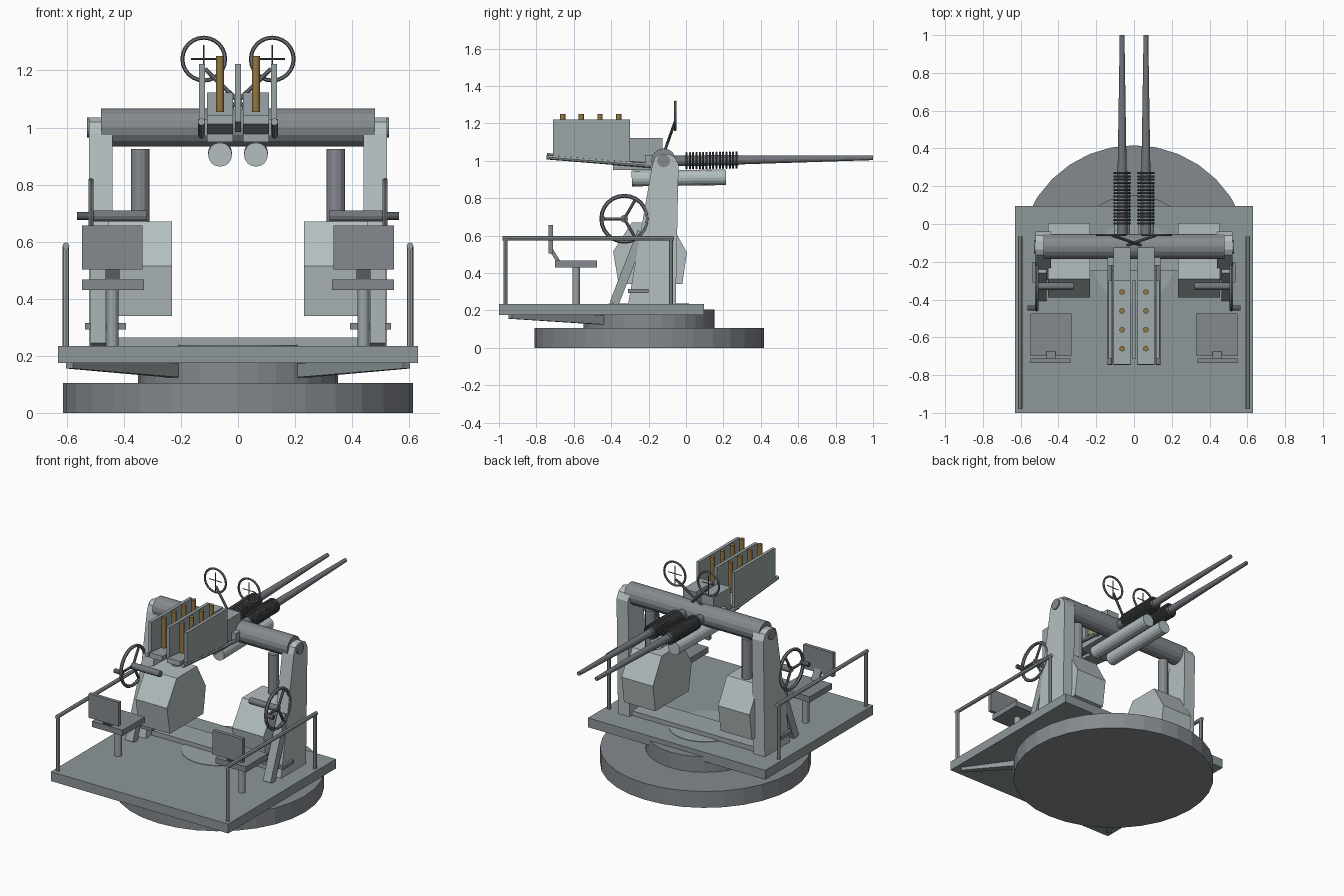
import bpy, bmesh, math
from mathutils import Vector

if "Cube" in bpy.data.objects:
    bpy.data.objects.remove(bpy.data.objects["Cube"])


def paint(name, rgb):
    m = bpy.data.materials.new(name)
    m.diffuse_color = (*rgb, 1)
    m.use_nodes = True
    m.node_tree.nodes["Principled BSDF"].inputs["Base Color"].default_value = m.diffuse_color
    return m


light = paint("light_paint", (0.46, 0.52, 0.53))
mid = paint("mid_paint", (0.33, 0.375, 0.385))
deck_grey = paint("deck_paint", (0.27, 0.31, 0.32))
dark = paint("dark_paint", (0.235, 0.255, 0.275))
steel = paint("gun_steel", (0.17, 0.185, 0.20))
black = paint("dark_steel", (0.09, 0.10, 0.11))
brass = paint("brass", (0.29, 0.185, 0.06))


def finish(name, bm, mat):
    bmesh.ops.recalc_face_normals(bm, faces=bm.faces)
    me = bpy.data.meshes.new(name)
    bm.to_mesh(me)
    bm.free()
    me.materials.append(mat)
    ob = bpy.data.objects.new(name, me)
    bpy.context.collection.objects.link(ob)
    return ob


def box(name, mat, x, y, z):
    bm = bmesh.new()
    bmesh.ops.create_cube(bm, size=1)
    for v in bm.verts:
        v.co = [(r[0] + r[1]) / 2 + c * (r[1] - r[0]) for r, c in zip((x, y, z), v.co)]
    return finish(name, bm, mat)


def place(ob, a, b):
    a, b = Vector(a), Vector(b)
    ob.location = (a + b) / 2
    ob.rotation_euler = (b - a).to_track_quat('Z', 'Y').to_euler()
    return ob


def rod(name, mat, a, b, r1, r2=None, n=12):
    bm = bmesh.new()
    bmesh.ops.create_cone(bm, cap_ends=True, segments=n, radius1=r1, radius2=r1 if r2 is None else r2,
                          depth=(Vector(b) - Vector(a)).length)
    return place(finish(name, bm, mat), a, b)


def beam(name, mat, a, b, w, h, taper=1.0):
    bm = bmesh.new()
    bmesh.ops.create_cube(bm, size=1)
    d = (Vector(b) - Vector(a)).length
    for v in bm.verts:
        k = taper if v.co.z < 0 else 1
        v.co = (v.co.x * w * k, v.co.y * h * k, v.co.z * d)
    return place(finish(name, bm, mat), a, b)


def extrude_yz(name, mat, pts, x0, x1):
    bm = bmesh.new()
    f = bm.faces.new([bm.verts.new((x0, y, z)) for y, z in pts])
    out = bmesh.ops.extrude_face_region(bm, geom=[f])['geom']
    bmesh.ops.translate(bm, vec=(x1 - x0, 0, 0), verts=[g for g in out if isinstance(g, bmesh.types.BMVert)])
    return finish(name, bm, mat)


def ring(name, mat, c, R, r, rot, n=24, m=6):
    bpy.ops.mesh.primitive_torus_add(major_radius=R, minor_radius=r, major_segments=n,
                                     minor_segments=m, location=c, rotation=rot)
    ob = bpy.context.object
    ob.name = name
    ob.data.materials.append(mat)
    return ob


# Turntable and deck
rod("base_disc", dark, (0, -.197, 0), (0, -.197, .105), .614, n=32)
rod("turntable_ring", dark, (0, -.197, .1), (0, -.197, .205), .35, n=32)
box("deck", deck_grey, (-.63, .63), (-1, .095), (.175, .235))
rod("deck_hub", mid, (0, -.2, .22), (0, -.2, .238), .215, n=32)
box("deck_cross_beam", mid, (-.45, .45), (-.25, -.08), (.23, .265))

# Elevating cross tube
rod("cross_tube", dark, (-.48, -.12, 1), (.48, -.12, 1), .066, n=16)

column = [(-.31, .23), (-.055, .23), (-.04, .98), (-.06, 1.02), (-.09, 1.035),
          (-.135, 1.035), (-.165, 1.02), (-.18, .98)]
weight = [(-.36, .34), (-.02, .34), (.005, .51), (-.085, .67), (-.29, .67), (-.39, .515)]

for s in (-1, 1):
    # Side column, trunnion and balance weight
    extrude_yz("side_column", light, column, s * .44, s * .522)
    rod("trunnion", dark, (s * .43, -.12, 1), (s * .53, -.12, 1), .035, n=16)
    extrude_yz("balance_weight", light, weight, s * .232, s * .455)
    rod("balance_post", dark, (s * .343, -.13, .64), (s * .343, -.13, .925), .032)
    beam("column_brace", mid, (s * .49, -.385, .235), (s * .49, -.235, .62), .055, .05)
    box("foot_rest", dark, sorted((s * .393, s * .537)), (-.31, -.2), (.293, .315))

    # Handwheel
    rod("wheel_shaft", steel, (s * .32, -.33, .69), (s * .52, -.33, .69), .02)
    ring("handwheel_rim", steel, (s * .515, -.33, .69), .123, .0105, (0, math.pi / 2, 0))
    for k in range(3):
        t = math.pi + k * math.tau / 3
        rod("handwheel_spoke", steel, (s * .515, -.33, .69),
            (s * .515, -.33 + .122 * math.cos(t), .69 + .122 * math.sin(t)), .008, n=8)
    rod("wheel_handle", black, (s * .505, -.445, .69), (s * .565, -.445, .69), .014)

    # Seat
    box("seat_pan", dark, sorted((s * .33, s * .547)), (-.7, -.475), (.43, .467))
    box("seat_back", dark, sorted((s * .335, s * .547)), (-.735, -.712), (.503, .657))
    beam("seat_back_bracket", dark, (s * .44, -.675, .45), (s * .44, -.725, .53), .05, .02)
    rod("seat_post", mid, (s * .44, -.587, .23), (s * .44, -.587, .435), .021)

    # Guard rail and deck strut
    rod("guard_rail", mid, (s * .603, -.98, .585), (s * .603, -.065, .585), .012, n=8)
    for y in (-.965, -.08):
        rod("rail_post", mid, (s * .603, y, .23), (s * .603, y, .585), .0115, n=8)
    beam("deck_strut", deck_grey, (s * .59, -.94, .168), (s * .21, -.43, .148), .06, .05, .5)

    # Barrel with recoil spring
    gx = s * .063
    rod("barrel_sleeve", steel, (gx, -.2, .997), (gx, .28, 1.004), .028)
    rod("barrel", steel, (gx, .27, 1.004), (gx, 1, 1.016), .024, .0125)
    for k in range(16):
        y = .003 + k * .0178
        ring("recoil_spring_coil", black, (gx, y, 1 + y * .015), .041, .006, (math.pi / 2, 0, 0), 16)
    rod("recoil_cylinder", light, (gx, -.29, .905), (gx, .213, .912), .042, n=16)

    # Receiver and loading tray
    box("receiver", mid, (gx - .045, gx + .045), (-.3, -.125), (.95, 1.122))
    box("breech_block", mid, (gx - .045, gx + .045), (-.39, -.12), (.95, 1.0))
    beam("loading_tray", mid, (gx, -.745, 1.027), (gx, -.2, .975), .09, .03)
    rod("tray_side_rod", mid, (s * .128, -.745, 1.02), (s * .128, -.19, .975), .013, n=8)
    box("tray_side_lug", mid, sorted((s * .1, s * .14)), (-.22, -.1), (.97, 1.03))
    for k in range(4):
        y = -.36 - k * .1
        rod("cartridge", brass, (gx, y, 1.055), (gx, y, 1.25), .0145)

    # Ring sight
    c = Vector((s * .12, -.058, 1.24))
    ring("sight_ring", steel, c, .075, .007, (math.pi / 2, 0, 0))
    rod("sight_crossbar", black, c - Vector((.045, 0, 0)), c + Vector((.045, 0, 0)), .003, n=6)
    rod("sight_upright", black, c - Vector((0, 0, .075)), c + Vector((0, 0, .05)), .003, n=6)
    rod("sight_arm", steel, (s * .115, -.06, 1.205), (-s * .045, -.115, 1.05), .008, n=8)

# Magazine guide plates
plate = [(-.712, 1.02), (-.3, .985), (-.3, 1.222), (-.712, 1.222)]
for x in (-.126, 0, .126):
    extrude_yz("magazine_plate", mid, plate, x - .01, x + .01)
